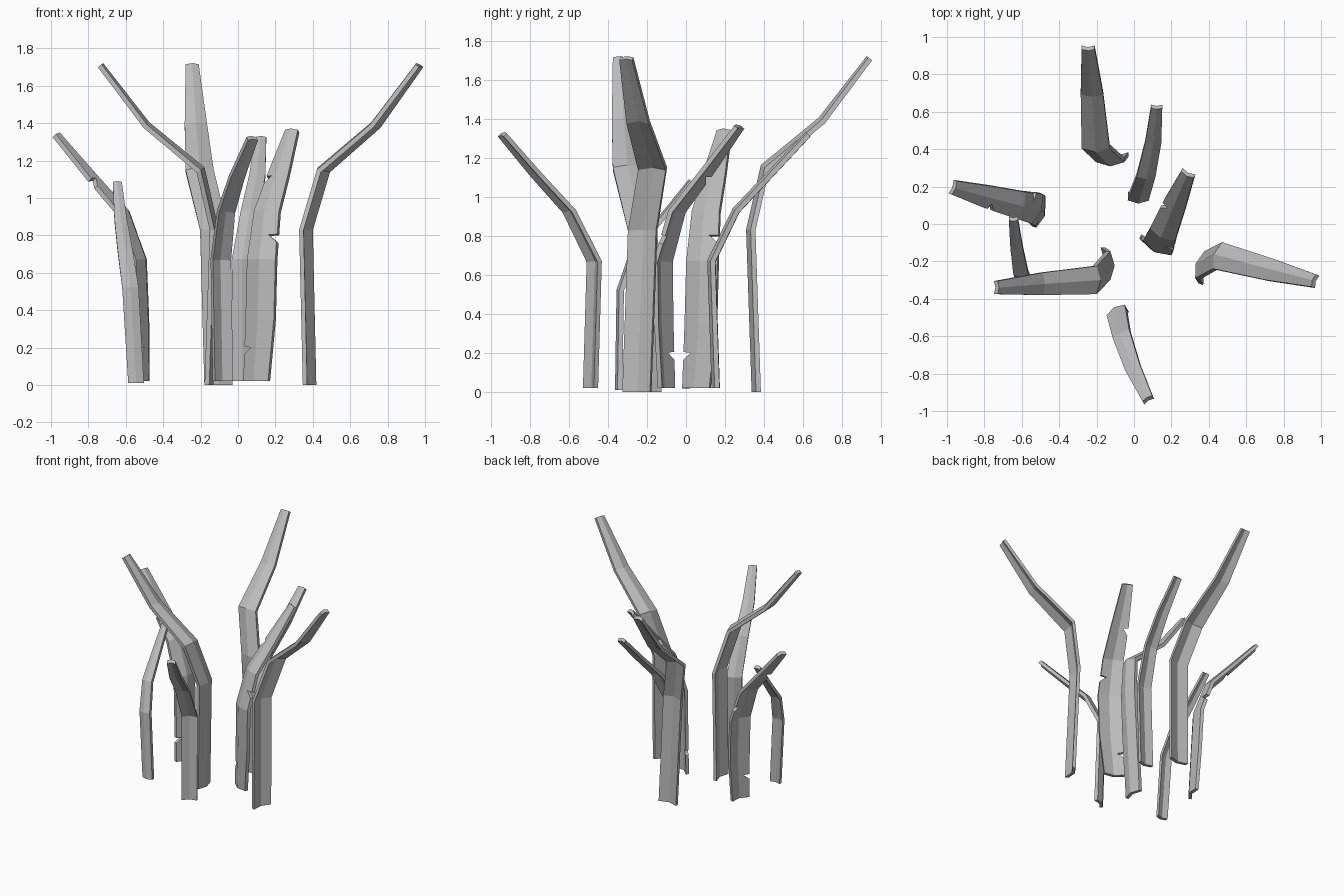
import bpy
import bmesh
from math import radians
from mathutils import Matrix, Vector

cube = bpy.data.objects.get("Cube")
if cube:
    bpy.data.objects.remove(cube)

stone = bpy.data.materials.new("plain grey")
stone.use_nodes = True
GREY = (0.5, 0.5, 0.5, 1)
stone.diffuse_color = GREY
stone.node_tree.nodes["Principled BSDF"].inputs["Base Color"].default_value = GREY

THICK = 0.025   # blade thickness
FOLD = 0.3      # slope of the folded halves

# Blade paths: sideways, forward, height, half width
TALL = [(0, 0, 0, .075), (-.022, -.028, .83, .076), (-.1, .045, 1.15, .075),
        (-.12, .335, 1.39, .06), (-.14, .58, 1.71, .035)]
MEDIUM = [(0, 0, .02, .056), (0, -.022, .67, .056), (.04, .105, .93, .05),
          (.075, .285, 1.12, .043), (.09, .475, 1.32, .03)]
WIDE = [(0, 0, .02, .074), (.025, -.004, .35, .085), (.034, -.004, .67, .085),
        (.026, .075, .93, .075), (.012, .24, 1.13, .062), (0, .425, 1.36, .038)]
SHORT = [(0, 0, .01, .042), (-.03, .008, .52, .044), (-.06, .08, .73, .04),
         (-.083, .22, .89, .033), (-.1, .372, 1.08, .024)]
# Torn nicks: side, height, depth
NICKS = [(0, .19, .045), (1, .79, .045), (0, 1.1, .035)]


def sample(path, z):
    """Point on the path at a height."""
    for a, b in zip(path, path[1:]):
        if a[2] <= z <= b[2]:
            return Vector(a).lerp(Vector(b), (z - a[2]) / (b[2] - a[2]))


def stations(path, nicks):
    """Path points plus three extra ones at each nick, with both half widths."""
    rows = [(Vector(p), [p[3], p[3]]) for p in path]
    for side, z, depth in nicks:
        for dz, cut in ((-.025, 0), (.01, depth), (.016, 0)):
            p = sample(path, z + dz)
            widths = [p[3], p[3]]
            widths[side] -= cut
            rows.append((p, widths))
    return sorted(rows, key=lambda r: r[0][2])


def tilt(path, z):
    """Direction across the blade thickness, blended at the bends."""
    def normal(a, b):
        return Vector((0, a[2] - b[2], b[1] - a[1])).normalized()
    segments = list(zip(path, path[1:]))
    near = [normal(a, b) for a, b in segments if a[2] - .001 <= z <= b[2] + .001]
    n = sum(near, Vector())
    n.normalize()
    if len(near) == 2:
        n /= max(n.dot(near[0]), .5)
    return n


def blade(name, path, x, y, yaw, lean=0, nicks=()):
    bm = bmesh.new()
    rings = []
    for p, (left, right) in stations(path, nicks):
        n = Vector((0, -1, 0)) if p[2] < .03 else tilt(path, p[2])
        middle = FOLD * p[3] / 2
        ring = []
        for u, face in ((-left, 1), (0, 1), (right, 1), (right, -1), (0, -1), (-left, -1)):
            offset = middle - FOLD * abs(u) + face * THICK / 2
            ring.append(bm.verts.new(p.xyz + Vector((u, 0, 0)) + n * offset))
        rings.append(ring)
    # Walls between the rings
    for low, high in zip(rings, rings[1:]):
        for i in range(6):
            j = (i + 1) % 6
            bm.faces.new((low[i], low[j], high[j], high[i]))
    # Folded end caps, one quad for each half
    for ring in (rings[0], rings[-1]):
        bm.faces.new((ring[0], ring[1], ring[4], ring[5]))
        bm.faces.new((ring[1], ring[2], ring[3], ring[4]))
    bmesh.ops.recalc_face_normals(bm, faces=bm.faces)
    mesh = bpy.data.meshes.new(name)
    bm.to_mesh(mesh)
    bm.free()
    mesh.materials.append(stone)
    obj = bpy.data.objects.new(name, mesh)
    obj.matrix_world = (Matrix.Translation((x, y, 0)) @ Matrix.Rotation(radians(lean), 4, "Y")
                        @ Matrix.Rotation(radians(yaw), 4, "Z"))
    bpy.context.collection.objects.link(obj)


# Tall blades
blade("tall_blade_back", TALL, -.105, .36, 0)
blade("tall_blade_left", TALL, .372, -.248, -109)
blade("tall_blade_right", TALL, -.155, -.2, 90)
# Medium blades
blade("medium_blade_back", MEDIUM, .023, .152, -1)
blade("medium_blade_front", MEDIUM, -.085, -.482, 210)
# Wide torn blades
blade("wide_blade_middle", WIDE, .095, -.11, -27, nicks=NICKS)
blade("wide_blade_right", WIDE, -.498, .05, 70, lean=-2.9, nicks=NICKS)
# Short blade
blade("short_blade_right", SHORT, -.545, -.345, 0)
